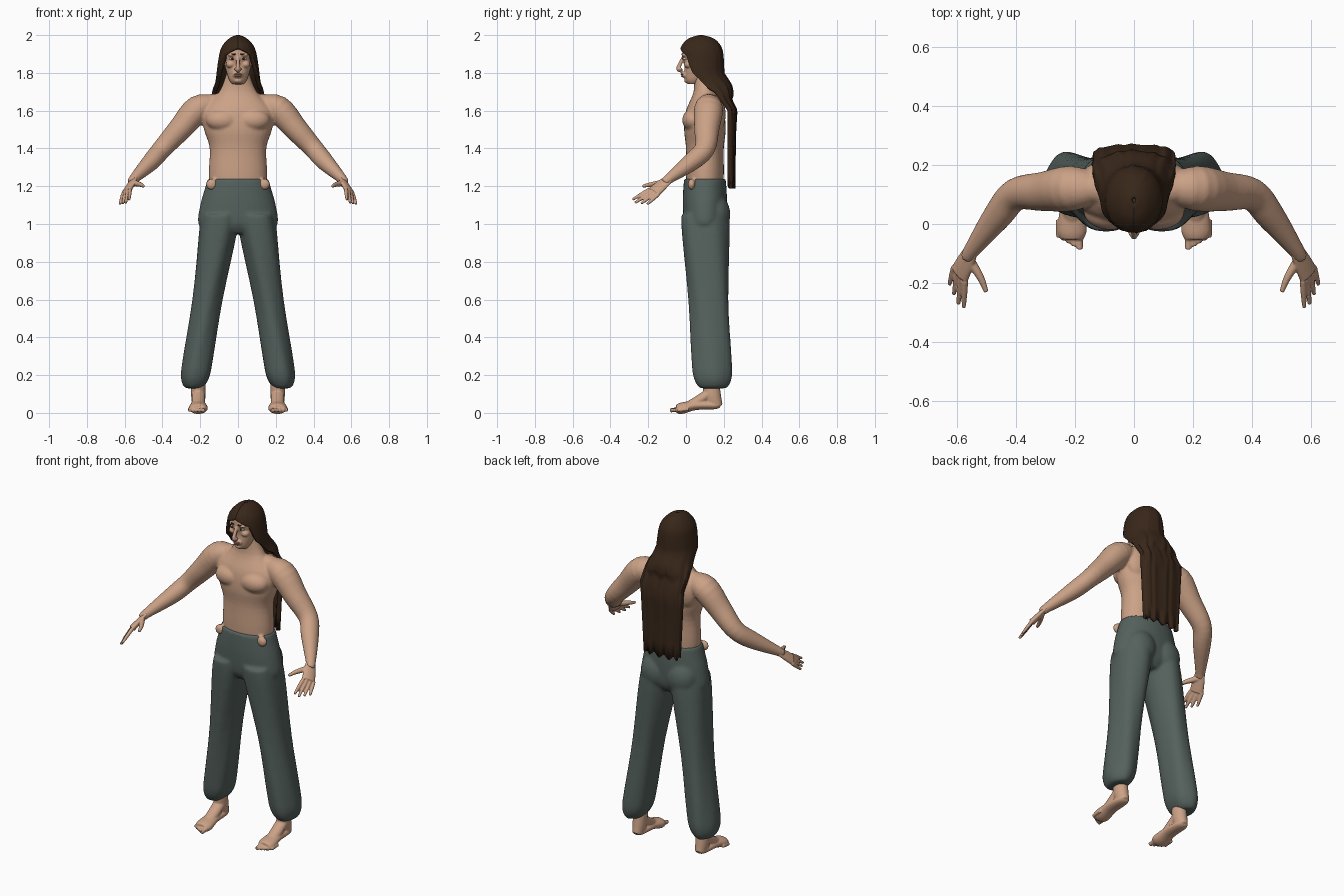
import bpy
import bmesh
import math
from mathutils import Vector, Matrix

cube = bpy.data.objects.get("Cube")
if cube:
    bpy.data.objects.remove(cube, do_unlink=True)


def material(name, *colour):
    mat = bpy.data.materials.new(name)
    mat.use_nodes = True
    mat.diffuse_color = (*colour, 1)
    shader = mat.node_tree.nodes["Principled BSDF"]
    shader.inputs["Base Color"].default_value = (*colour, 1)
    shader.inputs["Roughness"].default_value = .8
    return mat


skin = material("skin", .6, .36, .24)
cloth = material("grey green cloth", .09, .12, .11)
hair_brown = material("dark brown hair", .04, .02, .01)
lip_pink = material("lip", .42, .2, .14)
eye_white = material("eye white", .6, .6, .5)
dark = material("dark iris", .03, .02, .01)


def clamp(value, low, high):
    return max(low, min(high, value))


def bend(value, power):
    return math.copysign(abs(value) ** power, value)


def spline(rows, steps=4):
    """Smooth rows of numbers with a Catmull-Rom curve."""
    smooth_rows, last = [], len(rows) - 1
    for i in range(last):
        before, start, end, after = (rows[clamp(j, 0, last)] for j in range(i - 1, i + 3))
        for step in range(steps):
            t = step / steps
            smooth_rows.append([
                b + t / 2 * (c - a + t * (2 * a - 5 * b + 4 * c - d + t * (3 * (b - c) + d - a)))
                for a, b, c, d in zip(before, start, end, after)])
    return smooth_rows + [rows[-1]]


def skin_rings(bm, rings):
    """Join rings of points into a closed tube."""
    loops = [[bm.verts.new(point) for point in ring] for ring in rings]
    for low, high in zip(loops, loops[1:]):
        for k in range(len(low)):
            bm.faces.new((low[k - 1], low[k], high[k], high[k - 1]))
    bm.faces.new(loops[0])
    bm.faces.new(loops[-1])


def column(bm, rows, centre, fold=0, sides=32):
    """Upright tube from rows of height, half width and half depth."""
    rings = []
    for z, width, depth in spline(rows):
        x, y = centre(z)
        ring = []
        for k in range(sides):
            a = math.tau * k / sides
            crease = 1 + fold * math.sin(5 * a + 6 * z)
            ring.append((x + width * crease * bend(math.cos(a), .95),
                         y + depth * crease * bend(math.sin(a), .95), z))
        rings.append(ring)
    skin_rings(bm, rings)


def limb(bm, points, radii, across=(1, 0, 0), flat=1, sides=24):
    """Tube along points; flat scales the thickness at right angles to across."""
    rows = spline([(*point, radius) for point, radius in zip(points, radii)])
    path = [Vector(row[:3]) for row in rows]
    rings = []
    for i, centre in enumerate(path):
        along = (path[min(i + 1, len(path) - 1)] - path[max(i - 1, 0)]).normalized()
        u = Vector(across)
        u = (u - along * u.dot(along)).normalized()
        v = along.cross(u) * flat
        angles = [math.tau * k / sides for k in range(sides)]
        rings.append([centre + rows[i][-1] * (u * math.cos(a) + v * math.sin(a)) for a in angles])
    skin_rings(bm, rings)


def ball(bm, centre, radii):
    bmesh.ops.create_uvsphere(bm, u_segments=24, v_segments=16, radius=1,
                              matrix=Matrix.Translation(centre) @ Matrix.Diagonal(radii).to_4x4())


def mirror(bm):
    """Copy everything so far to the other side."""
    copy = bmesh.ops.duplicate(bm, geom=bm.verts[:] + bm.edges[:] + bm.faces[:])
    for item in copy["geom"]:
        if isinstance(item, bmesh.types.BMVert):
            item.co.x *= -1


def finish(name, bm, mat, voxel=None, smooth=3, closed=True):
    """Turn the mesh into an object, merging overlapping volumes when voxel is set."""
    if closed:
        bmesh.ops.recalc_face_normals(bm, faces=bm.faces[:])
    for face in bm.faces:
        face.smooth = True
    mesh = bpy.data.meshes.new(name)
    bm.to_mesh(mesh)
    bm.free()
    mesh.materials.append(mat)
    obj = bpy.data.objects.new(name, mesh)
    bpy.context.collection.objects.link(obj)
    if voxel:
        remesh = obj.modifiers.new("merge", "REMESH")
        remesh.mode = "VOXEL"
        remesh.voxel_size = voxel
        remesh.use_smooth_shade = True
        soften = obj.modifiers.new("soften", "SMOOTH")
        soften.iterations = smooth
    return obj


# Torso and arms
collar, shoulder = Vector((.12, .12, 1.63)), Vector((.21, .12, 1.61))
elbow, forearm = Vector((.4, .1, 1.4)), Vector((.46, .03, 1.33))
wrist, knuckles = Vector((.55, -.09, 1.24)), Vector((.59, -.17, 1.17))
palm_across = Vector((.55, .75, -.35)).normalized()
bm = bmesh.new()
limb(bm, [collar, shoulder, shoulder.lerp(elbow, .5), elbow, forearm, wrist, wrist.lerp(knuckles, .3)],
     [.05, .077, .067, .055, .05, .028, .025], palm_across, flat=.95)
ball(bm, (.08, .04, 1.55), (.09, .06, .06))      # chest muscle
ball(bm, (.1, .16, 1.58), (.08, .05, .1))        # shoulder blade
ball(bm, (.11, .12, 1.65), (.1, .05, .04))       # collar slope
ball(bm, (.14, .03, 1.21), (.03, .02, .03))      # hip above the waistband
mirror(bm)
column(bm, [(1.1, .14, .09), (1.25, .155, .1), (1.4, .15, .1), (1.5, .18, .11), (1.6, .19, .1),
            (1.7, .1, .06), (1.8, .06, .06)], centre=lambda z: (0, .1))
finish("torso_and_arms", bm, skin, voxel=.007, smooth=5)

# Hands: palm, four fingers in a fan and a thumb
bm = bmesh.new()
limb(bm, [wrist, wrist.lerp(knuckles, .5), knuckles], [.028, .036, .04], palm_across, flat=.45)
reach = Vector((.1, -.7, -.5)).normalized()
for k in range(4):
    root = knuckles + palm_across * (k - 1.5) * .022
    tip = knuckles + palm_across * (k - 1.5) * .03 + reach * (.11 - .012 * abs(k - 1))
    limb(bm, [root, root.lerp(tip, .5), tip], [.011, .01, .007], palm_across, sides=12)
limb(bm, [wrist.lerp(knuckles, .3), (.52, -.18, 1.21), (.5, -.23, 1.2)], [.018, .013, .008],
     palm_across, sides=12)
mirror(bm)
finish("hands", bm, skin, voxel=.004, smooth=2)

# Feet: sole, ankle and a row of shrinking toes
foot_x = .21
bm = bmesh.new()
limb(bm, [(foot_x, .18, .04), (foot_x, .15, .04), (foot_x, .05, .04), (foot_x, -.02, .025),
          (foot_x, -.05, .02)], [.02, .035, .042, .05, .04], flat=.6)
limb(bm, [(foot_x, .16, .03), (foot_x, .14, .09), (foot_x, .13, .18)], [.03, .038, .036], flat=1.2)
limb(bm, [(foot_x, .12, .1), (foot_x, .06, .06), (foot_x, 0, .03)], [.035, .035, .03], flat=.8)
for k in range(5):
    x, tip, radius = foot_x - .026 + .018 * k, -.085 + .01 * k, .014 - .001 * k
    limb(bm, [(x, tip + .06, .02), (x, tip, .013)], [radius, radius * .8], sides=12)
mirror(bm)
finish("feet", bm, skin, voxel=.0045, smooth=2)

# Head with neck, brow, nose, mouth and chin
eye = Vector((.03, 0, 1.875))
bm = bmesh.new()
ball(bm, eye + Vector((0, 0, .02)), (.024, .024, .01))
ball(bm, eye + Vector((.01, .015, -.03)), (.024, .026, .02))
ball(bm, (.01, -.03, 1.82), (.01, .01, .008))
mirror(bm)
column(bm, [(1.74, .03, .03), (1.77, .05, .06), (1.85, .073, .09), (1.9, .08, .1), (1.95, .07, .09),
            (1.98, .03, .05)], centre=lambda z: (0, min(.08, .04 + .4 * (z - 1.74))))
limb(bm, [(0, .11, 1.7), (0, .1, 1.8)], [.06, .05])
limb(bm, [(0, -.01, 1.89), (0, -.03, 1.85), (0, -.04, 1.82), (0, -.02, 1.81)],
     [.009, .01, .012, .009])
ball(bm, (0, 0, 1.79), (.03, .024, .02))
ball(bm, (0, .01, 1.76), (.025, .02, .015))
finish("head", bm, skin, voxel=.004)

# Facial details
bm = bmesh.new()
ball(bm, eye, (.015, .017, .008))
mirror(bm)
finish("eyes", bm, eye_white)
bm = bmesh.new()
ball(bm, eye - Vector((0, .015, 0)), (.006, .005, .006))
mirror(bm)
finish("irises", bm, dark)
bm = bmesh.new()
limb(bm, [eye + Vector((dx, dx - .018 if dx > 0 else -.019, .024)) for dx in (-.016, 0, .016)],
     [.003, .004, .002], across=(0, 0, 1), sides=12)
mirror(bm)
finish("eyebrows", bm, hair_brown)
bm = bmesh.new()
ball(bm, (0, -.018, 1.792), (.022, .01, .005))
ball(bm, (0, -.017, 1.783), (.018, .01, .005))
finish("lips", bm, lip_pink)

# Loose trousers gathered at the ankles
bm = bmesh.new()
leg_profile = [(.13, .04), (.15, .06), (.2, .077), (.3, .08), (.6, .08), (.95, .1), (1.05, .1)]
column(bm, [(z, width, width + .026) for z, width in leg_profile],
       centre=lambda z: (.255 - .155 * z, .1 + .05 * (1 - z)), fold=.025)
ball(bm, (.085, .15, 1.05), (.095, .085, .11))
mirror(bm)
column(bm, [(.95, .15, .08), (1, .21, .11), (1.1, .2, .117), (1.18, .178, .115), (1.24, .16, .11)],
       centre=lambda z: (0, .1))
finish("trousers", bm, cloth, voxel=.009, smooth=4)

# Long hair: rounded over the head, open at the face, a flat sheet down the back
bm = bmesh.new()
columns, grid = 96, []
for z, width, depth in spline([(2, .01, .01), (1.98, .05, .07), (1.93, .09, .11), (1.85, .107, .12),
                               (1.75, .12, .12), (1.7, .136, .1), (1.6, .14, .05), (1.2, .12, .04)]):
    wrap = math.radians(clamp(max(220 * (z - 1.7), 90 - 1500 * (1.93 - z)), 0, 90))
    centre = clamp(.08 + .7 * (1.8 - z), .08, .22)
    flat = clamp((1.78 - z) / .15, 0, 1)
    row = []
    for k in range(columns + 1):
        a = -wrap + (math.pi + 2 * wrap) * k / columns
        lock = 1 + (.012 + .03 * flat) * math.sin(13 * a + math.sin(7 * a))
        ragged = .012 * flat * math.sin(11 * a)
        row.append(bm.verts.new((width * math.cos(a),
                                 centre + depth * lock * bend(math.sin(a), 1 - flat / 2),
                                 z + ragged)))
    grid.append(row)
for high, low in zip(grid, grid[1:]):
    for k in range(columns):
        bm.faces.new((high[k], low[k], low[k + 1], high[k + 1]))
hair = finish("long_hair", bm, hair_brown, closed=False)
shell = hair.modifiers.new("thickness", "SOLIDIFY")
shell.thickness = .022
shell.offset = -1
